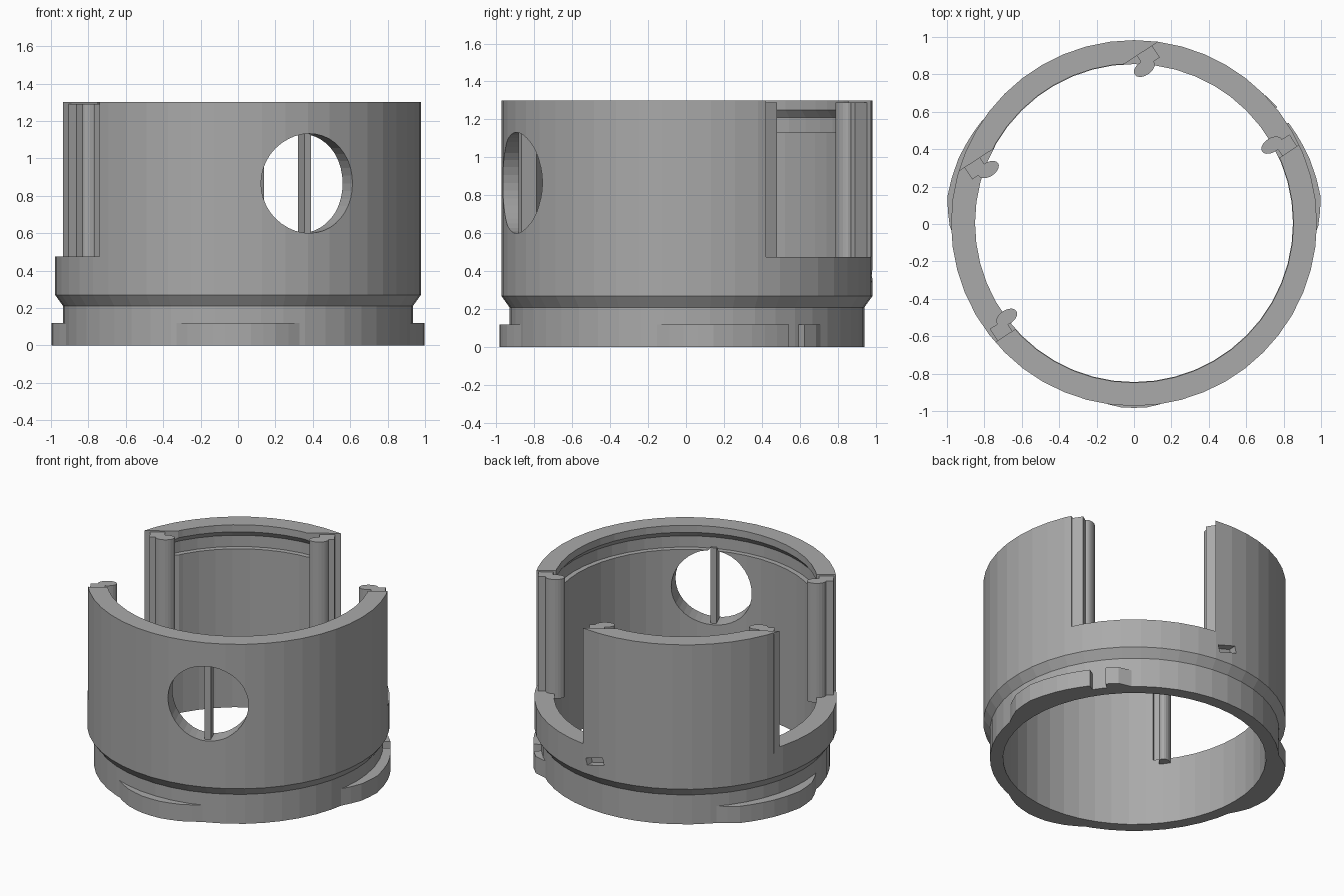
import bpy, bmesh, math
from mathutils import Matrix, Vector

if "Cube" in bpy.data.objects:
    bpy.data.objects.remove(bpy.data.objects["Cube"])

SEG = 48
CY = 0.005
SLOT = math.radians(33)          # direction of the cross slot
TURN = Matrix.Translation((0, CY, 0)) @ Matrix.Rotation(SLOT, 4, 'Z')

grey = bpy.data.materials.new("grey plastic")
grey.diffuse_color = (0.4, 0.4, 0.4, 1)
grey.use_nodes = True
grey.node_tree.nodes["Principled BSDF"].inputs["Base Color"].default_value = grey.diffuse_color


def make(name, bm, matrix=None):
    bmesh.ops.recalc_face_normals(bm, faces=bm.faces)
    me = bpy.data.meshes.new(name)
    if matrix is not None:
        bm.transform(matrix)
    bm.to_mesh(me)
    bm.free()
    me.materials.append(grey)
    ob = bpy.data.objects.new(name, me)
    bpy.context.collection.objects.link(ob)
    return ob


def prism(name, pts, z0, z1, matrix=None):
    bm = bmesh.new()
    f = bm.faces.new([bm.verts.new((x, y, z0)) for x, y in pts])
    r = bmesh.ops.extrude_face_region(bm, geom=[f])
    bmesh.ops.translate(bm, vec=(0, 0, z1 - z0),
                        verts=[v for v in r['geom'] if isinstance(v, bmesh.types.BMVert)])
    return make(name, bm, matrix)


def box(name, lo, hi, matrix=None):
    return prism(name, [(lo[0], lo[1]), (hi[0], lo[1]), (hi[0], hi[1]), (lo[0], hi[1])],
                 lo[2], hi[2], matrix)


def lathe(name, profile):
    bm = bmesh.new()
    rings = []
    for i in range(SEG):
        a = 2 * math.pi * i / SEG
        rings.append([bm.verts.new((r * math.cos(a), r * math.sin(a), z)) for r, z in profile])
    n = len(profile)
    for i in range(SEG):
        p, q = rings[i], rings[(i + 1) % SEG]
        for j in range(n):
            k = (j + 1) % n
            bm.faces.new((p[j], q[j], q[k], p[k]))
    return make(name, bm, Matrix.Translation((0, CY, 0)))


def cut(target, cutter):
    m = target.modifiers.new("cut", 'BOOLEAN')
    m.operation = 'DIFFERENCE'
    m.solver = 'EXACT'
    m.object = cutter
    cutter.hide_render = True
    cutter.hide_viewport = True
    cutter.display_type = 'WIRE'


# Main sleeve: stepped outside, retaining groove near the top of the bore
body = lathe("sleeve_body", [
    (0.85, 0), (0.935, 0), (0.935, 0.21), (0.978, 0.27), (0.978, 1.3),
    (0.853, 1.3), (0.853, 1.25), (0.885, 1.21), (0.885, 1.13), (0.85, 1.13)])

# Parallel-sided slot through both walls
cut(body, box("slot_cutter", (-1.5, -0.13, 0.475), (1.5, 0.742, 1.6), TURN))

# Round window through the front wall
WIN = math.radians(-67)
bm = bmesh.new()
bmesh.ops.create_cone(bm, cap_ends=True, segments=40, radius1=0.266, radius2=0.266, depth=0.6)
win_turn = Matrix.Translation((0, CY, 0)) @ Matrix.Rotation(WIN, 4, 'Z')
cut(body, make("window_cutter", bm, win_turn @ Matrix.Translation((0.93, 0, 0.866))
               @ Matrix.Rotation(math.pi / 2, 4, 'Y')))

# Upright bar across the window
box("window_bar", (0.87, -0.02, 0.59), (0.955, 0.02, 1.14), win_turn)

# Small angled index notch on the back of the collar
notch_turn = (Matrix.Translation((0, CY, 0)) @ Matrix.Rotation(math.radians(88), 4, 'Z')
              @ Matrix.Translation((0.96, 0, 0.375)) @ Matrix.Rotation(math.radians(15), 4, 'X'))
cut(body, box("notch_cutter", (-0.04, -0.07, -0.025), (0.08, 0.07, 0.025), notch_turn))


# Four guide ribs: block on the slot side with a rounded head towards the bore
def rib(name, su, v, sv, outer, inner, head):
    lo, hi = sorted((v - sv * 0.03, v + sv * 0.075))
    a, b = sorted((su * inner, su * outer))
    box(name + "_block", (a, lo, 0.44), (b, hi, 1.29), TURN)
    pts = [(su * head + 0.062 * math.cos(t), v + sv * 0.078 + 0.038 * math.sin(t))
           for t in (2 * math.pi * i / 20 for i in range(20))]
    prism(name + "_head", pts, 0.44, 1.29, TURN)


for su, side in ((1, "right"), (-1, "left")):
    rib("back_rib_" + side, su, 0.742, -1, 0.598, 0.50, 0.497)
    rib("front_rib_" + side, su, -0.13, 1, 0.955, 0.86, 0.845)


# Bayonet lobes around the foot, given as angle and radius
def lobe(name, keys):
    outer = []
    for (a0, r0), (a1, r1) in zip(keys, keys[1:]):
        n = max(1, round(abs(a1 - a0) / 5))
        outer += [(a0 + (a1 - a0) * i / n, r0 + (r1 - r0) * i / n) for i in range(n)]
    outer.append(keys[-1])
    pts = outer + [(a, 0.89) for a, r in reversed(outer)]
    prism(name, [(r * math.cos(math.radians(a)), r * math.sin(math.radians(a))) for a, r in pts],
          0, 0.12, Matrix.Translation((0, CY, 0)))


lobe("front_lobe", [(249, 0.932), (258, 0.97), (266, 0.988), (274, 0.988), (282, 0.97), (291, 0.932)])
lobe("left_lobe", [(137, 0.932), (146, 0.98), (160, 1.0), (172, 1.008), (181, 0.985), (190, 0.932)])
lobe("right_lobe", [(-10, 0.932), (-1, 0.985), (8, 1.008), (20, 1.0), (33, 0.985)])
lobe("right_stop", [(39, 0.985), (44, 0.98), (49, 0.932)])
